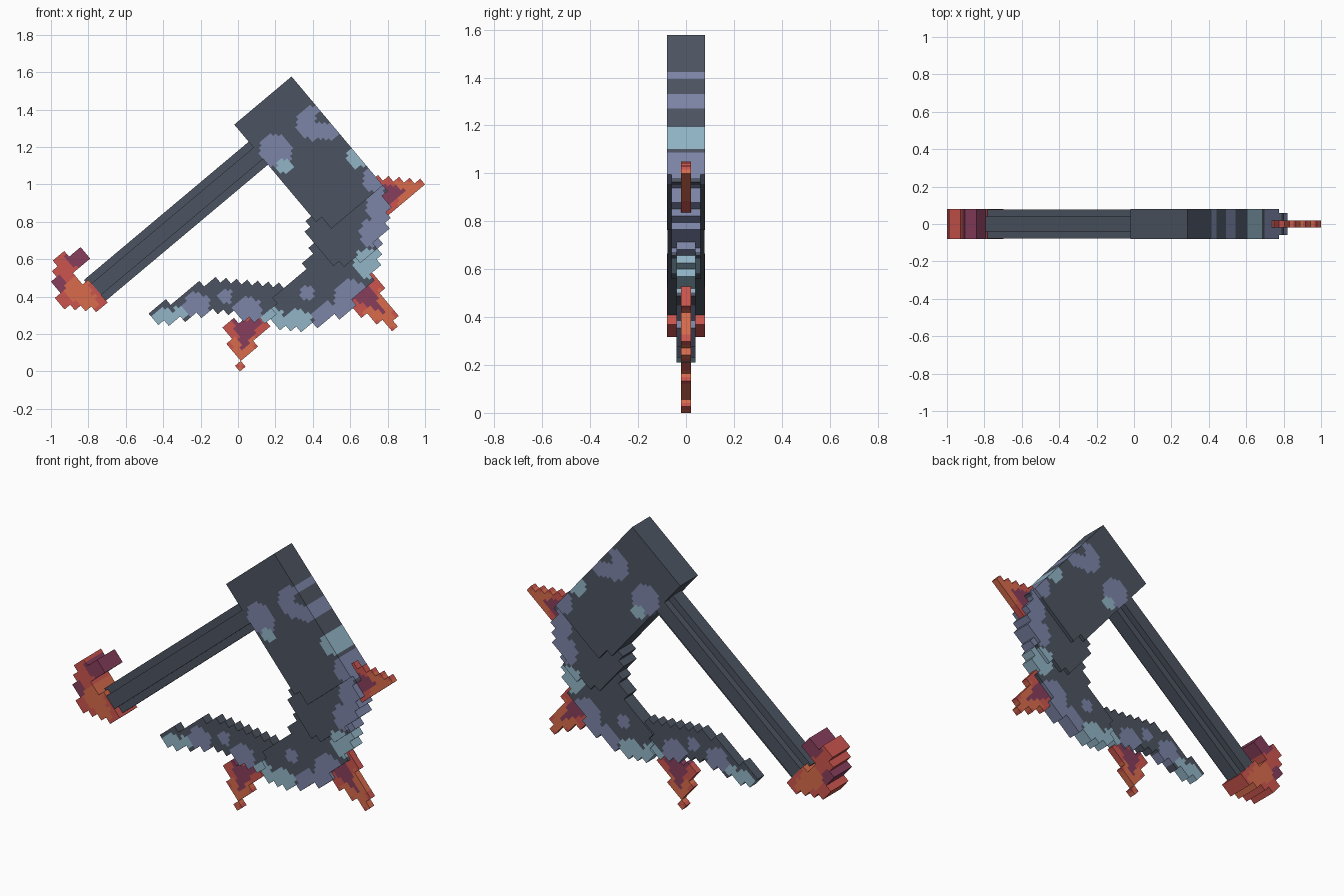
import bpy, bmesh, math
from mathutils import Vector

if "Cube" in bpy.data.objects:
    bpy.data.objects.remove(bpy.data.objects["Cube"])

# Tilted block grid: U runs along the handle, V runs down the head.
# Plane positions are (x, z) in hundredths of a unit.
TILT = math.radians(40)
U = Vector((math.cos(TILT), math.sin(TILT)))
V = Vector((math.sin(TILT), -math.cos(TILT)))
CELL = 4
HALF = CELL / 2
HEAD_CORNER = Vector((-2, 132))


def srgb(*rgb):
    return tuple(((c / 255 + 0.055) / 1.055) ** 2.4 for c in rgb) + (1.0,)


def material(name, colour):
    mat = bpy.data.materials.new(name)
    mat.use_nodes = True
    mat.diffuse_color = colour
    shader = next(n for n in mat.node_tree.nodes if n.type == "BSDF_PRINCIPLED")
    shader.inputs["Base Color"].default_value = colour
    shader.inputs["Roughness"].default_value = 0.8
    return mat


SLATE = material("slate", srgb(76, 84, 97))
BLUE = material("dusk_blue", srgb(124, 133, 167))
TEAL = material("pale_teal", srgb(146, 181, 198))
RED = material("red", srgb(204, 85, 78))
ORANGE = material("orange", srgb(216, 107, 76))
MAROON = material("maroon", srgb(135, 62, 91))


def polygon(*corners):
    """Region inside a polygon."""
    def test(p):
        hit = False
        for (x1, z1), (x2, z2) in zip(corners, corners[1:] + corners[:1]):
            if (z1 > p.y) != (z2 > p.y) and p.x < x1 + (p.y - z1) * (x2 - x1) / (z2 - z1):
                hit = not hit
        return hit
    return test


def stroke(*stations):
    """Region swept by a disc through stations (x, z, radius)."""
    def test(p):
        for (x1, z1, r1), (x2, z2, r2) in zip(stations, stations[1:]):
            start, run = Vector((x1, z1)), Vector((x2 - x1, z2 - z1))
            t = min(1, max(0, (p - start).dot(run) / run.length_squared))
            if (p - start - run * t).length < r1 + (r2 - r1) * t:
                return True
        return False
    return test


def spots(*discs):
    """Region covered by discs (x, z, radius)."""
    return lambda p: any((p - Vector((x, z))).length < r for x, z, r in discs)


def place(p, y):
    return Vector((p.x / 100, y, p.y / 100))


def finish(bm, name, mats):
    mesh = bpy.data.meshes.new(name)
    bm.to_mesh(mesh)
    bm.free()
    for mat in mats:
        mesh.materials.append(mat)
    bpy.context.collection.objects.link(bpy.data.objects.new(name, mesh))


def stepped_plate(name, region, depth, base, patches, anchor=HEAD_CORNER):
    """Fill a region with grid blocks and colour the faces by patch."""
    def at(i, j, size):
        return anchor + U * (i * size) + V * (j * size)

    filled = set()
    for i in range(-40, 40):
        for j in range(-40, 40):
            if region(at(i + .5, j + .5, CELL)):
                filled |= {(2 * i + k, 2 * j + m) for k in (0, 1) for m in (0, 1)}
    bm, verts = bmesh.new(), {}

    def vert(i, j, side):
        key = (i, j, side)
        if key not in verts:
            verts[key] = bm.verts.new(place(at(i, j, HALF), side * depth))
        return verts[key]

    for i, j in sorted(filled):
        centre, index = at(i + .5, j + .5, HALF), 0
        for k, (_, patch) in enumerate(patches, 1):
            if patch(centre):
                index = k
        ring = [(i, j), (i + 1, j), (i + 1, j + 1), (i, j + 1)]
        faces = [[vert(*c, 1) for c in ring], [vert(*c, -1) for c in reversed(ring)]]
        neighbours = [(i, j - 1), (i + 1, j), (i, j + 1), (i - 1, j)]
        for k, beside in enumerate(neighbours):
            if beside not in filled:
                p, q = ring[k], ring[(k + 1) % 4]
                faces.append([vert(*p, -1), vert(*q, -1), vert(*q, 1), vert(*p, 1)])
        for corners in faces:
            bm.faces.new(corners).material_index = index
    finish(bm, name, [base] + [mat for mat, _ in patches])


def handle_bar(name, top, bottom, depth):
    bm = bmesh.new()
    bmesh.ops.create_cube(bm, size=2)
    for v in bm.verts:
        along = 4 if v.co.x > 0 else -115
        across = bottom if v.co.y > 0 else top
        v.co = place(HEAD_CORNER + U * along + V * across, v.co.z * depth)
    bmesh.ops.recalc_face_normals(bm, faces=bm.faces)
    finish(bm, name, [SLATE])


def fin(name, base_a, base_b, tip):
    """Triangular crystal fin: maroon core, red rim, orange tip."""
    points = [Vector(p) for p in (base_a, base_b, tip)]
    root = (points[0] + points[1]) / 2
    core = polygon(*[root.lerp(p, .62) for p in points])
    point = polygon(*[points[2].lerp(p, .65) for p in points])
    stepped_plate(name, polygon(*points), 0.02, RED,
                  [(ORANGE, point), (MAROON, core)], points[2])


# Worn patches on the metal
WEAR = [
    (BLUE, spots((40, 133, 9), (50, 130, 6), (20, 118, 9), (74, 103, 7),
                 (76, 88, 8), (73, 74, 8), (60, 40, 9), (48, 29, 8), (37, 42, 4),
                 (5, 32, 8), (-7, 40, 4), (-22, 35, 7))),
    (TEAL, spots((64, 115, 6), (25, 110, 4), (70, 58, 8), (32, 25, 8),
                 (19, 28, 6), (-40, 28, 6), (-31, 31, 4))),
    (SLATE, spots((45, 136, 4))),
]

# Head and curved blade, thinning towards the tip
stepped_plate("head", polygon((-2, 132), (29, 158), (77, 100), (72, 93), (51, 75), (36, 86)),
              0.08, SLATE, WEAR)
stepped_plate("blade_root", stroke((61, 86, 20), (57, 78, 20)), 0.06, SLATE, WEAR)
stepped_plate("blade_bend", stroke((58, 72, 19), (56, 60, 18), (48, 44, 16), (30, 34, 12)),
              0.04, SLATE, WEAR)
stepped_plate("blade_tip", stroke((28, 35, 11), (10, 37, 9), (-12, 41, 9),
                                  (-25, 37, 7), (-41, 30, 4)), 0.03, SLATE, WEAR)

# Handle with a plus-shaped section
handle_bar("handle_core", 12, 28, 0.04)
handle_bar("handle_cheeks", 16, 24, 0.078)

# Crystal fins along the back of the blade
fin("upper_fin", (74, 104), (79, 83), (100, 100))
fin("middle_fin", (55, 36), (70, 57), (88, 21))
fin("lower_fin", (-8, 28), (18, 28), (1, 0))

# Hooked pommel
stepped_plate("pommel", stroke((-79, 39, 7), (-89, 42, 8.5), (-94, 50, 5),
                               (-94, 57, 5), (-85, 61, 4)), 0.08, RED,
              [(ORANGE, spots((-86, 44, 7), (-80, 37, 5))),
               (MAROON, spots((-86, 62, 6), (-97, 46, 5)))], Vector((-100, 48)))
